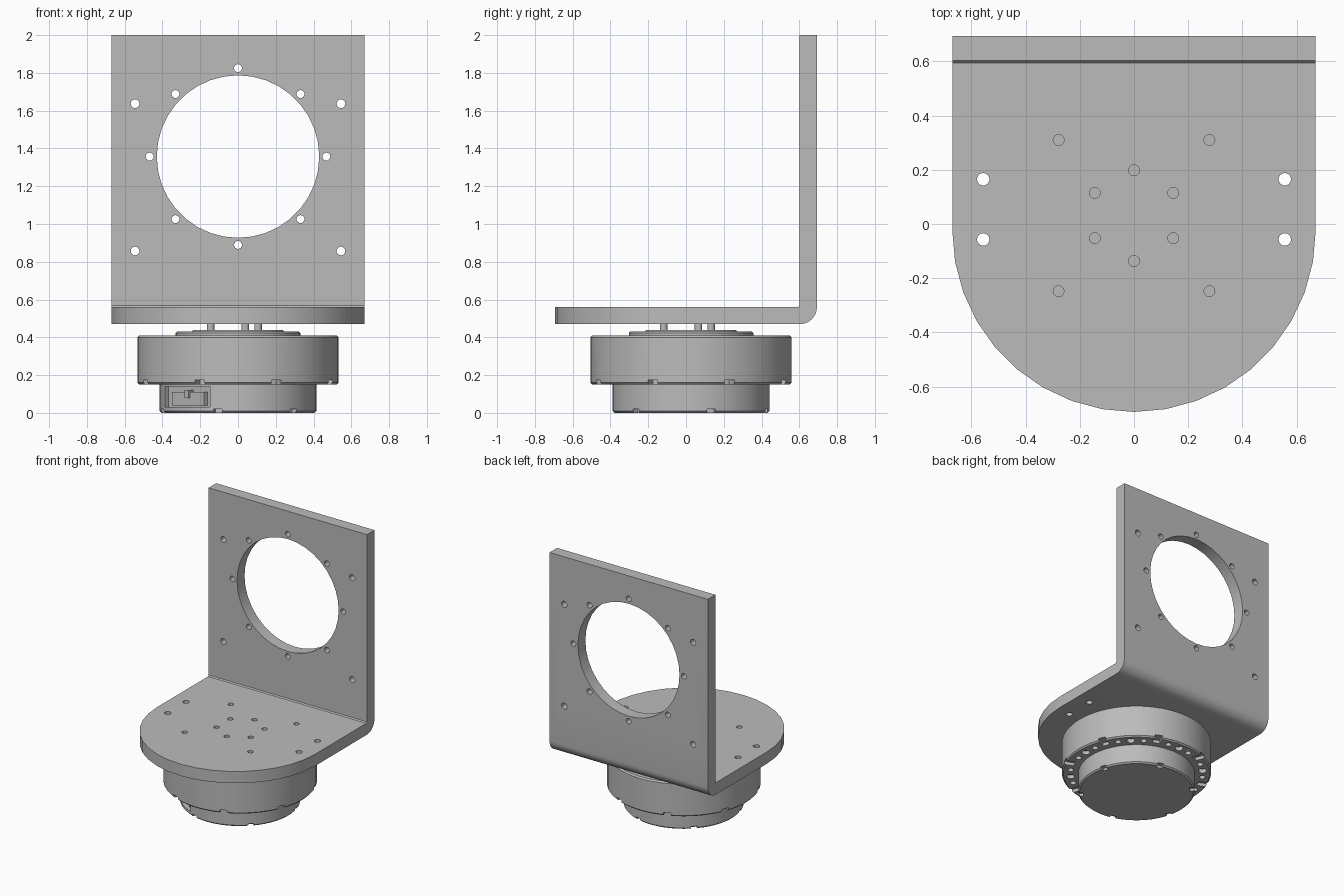
import bpy, bmesh, math
from mathutils import Matrix, Vector

if "Cube" in bpy.data.objects:
    bpy.data.objects.remove(bpy.data.objects["Cube"])

grey = bpy.data.materials.new("mid grey")
grey.diffuse_color = (0.5, 0.5, 0.5, 1)
grey.use_nodes = True
grey.node_tree.nodes["Principled BSDF"].inputs["Base Color"].default_value = grey.diffuse_color
CY = 0.027  # motor axis in y


def finish(name, bm):
    bmesh.ops.recalc_face_normals(bm, faces=bm.faces[:])
    me = bpy.data.meshes.new(name)
    bm.to_mesh(me)
    bm.free()
    ob = bpy.data.objects.new(name, me)
    bpy.context.collection.objects.link(ob)
    me.materials.append(grey)
    return ob


def activate(ob):
    bpy.ops.object.select_all(action='DESELECT')
    ob.select_set(True)
    bpy.context.view_layer.objects.active = ob


def smooth(ob):
    activate(ob)
    bpy.ops.object.shade_smooth_by_angle(angle=math.radians(30))


def cut(ob, cutter, op='DIFFERENCE'):
    cutter.hide_render = True
    activate(ob)
    m = ob.modifiers.new("cut", 'BOOLEAN')
    m.operation, m.solver, m.object = op, 'EXACT', cutter
    bpy.ops.object.modifier_apply(modifier=m.name)
    bpy.data.objects.remove(cutter, do_unlink=True)


def prism(name, pts, offset):
    bm = bmesh.new()
    f = bm.faces.new([bm.verts.new(p) for p in pts])
    g = bmesh.ops.extrude_face_region(bm, geom=[f])
    bmesh.ops.translate(bm, vec=Vector(offset),
                        verts=[v for v in g['geom'] if isinstance(v, bmesh.types.BMVert)])
    return finish(name, bm)


def lathe(name, profile, n=72):
    bm = bmesh.new()
    rings = [[bm.verts.new((r * math.cos(2 * math.pi * i / n),
                            CY + r * math.sin(2 * math.pi * i / n), z))
              for i in range(n)] for r, z in profile]
    for a, b in zip(rings, rings[1:]):
        for i in range(n):
            j = (i + 1) % n
            bm.faces.new((a[i], a[j], b[j], b[i]))
    bm.faces.new(rings[0])
    bm.faces.new(rings[-1])
    return finish(name, bm)


def cyl(bm, x, y, z, r, depth, axis='Z', n=16):
    rot = Matrix.Rotation(math.pi / 2, 4, 'X') if axis == 'Y' else Matrix()
    bmesh.ops.create_cone(bm, cap_ends=True, segments=n, radius1=r, radius2=r,
                          depth=depth, matrix=Matrix.Translation((x, y, z)) @ rot)


def block(bm, deg, r, z, size):
    # box placed around the motor axis, size = radial, tangential, height
    bmesh.ops.create_cube(bm, size=1, matrix=Matrix.Translation((0, CY, 0))
                          @ Matrix.Rotation(math.radians(deg), 4, 'Z')
                          @ Matrix.Translation((r, 0, z)) @ Matrix.Diagonal((*size, 1)))


def polar(r, deg):
    a = math.radians(deg)
    return r * math.cos(a), r * math.sin(a)


# L-shaped bracket: side profile with rounded outer bend
W, T0, Y0, Y1, Z0, Z1, R = 0.67, 0.56, 0.602, 0.693, 0.47, 2.0, 0.09
side = [(-0.8, Z0)]
for k in range(9):
    dx, dz = polar(R, -90 + k * 11.25)
    side.append((Y1 - R + dx, Z0 + R + dz))
side += [(Y1, Z1), (Y0, Z1), (Y0, T0 + 0.008), (Y0 - 0.008, T0), (-0.8, T0)]
bracket = prism("bracket", [(-W, y, z) for y, z in side], (2 * W, 0, 0))

# round the front of the base plate
outline = [(1, 1), (1, 0.2), (W, 0.2)]
outline += [(polar(W, -10 * k)[0], polar(W, -10 * k)[1] - 0.023) for k in range(19)]
outline += [(-W, 0.2), (-1, 0.2), (-1, 1)]
cut(bracket, prism("outline_cutter", [(x, y, 0.2) for x, y in outline], (0, 0, 2.2)), 'INTERSECT')

# bracket holes
bm = bmesh.new()
ZC = 1.357
cyl(bm, 0, 0.65, ZC, 0.43, 0.3, 'Y', 36)
for k in range(8):
    x, z = polar(0.468, 45 * k)
    cyl(bm, x, 0.65, ZC + z, 0.021, 0.3, 'Y')
for k in range(6):
    x, y = polar(0.167, 30 + 60 * k)
    cyl(bm, x, 0.031 + y, 0.515, 0.02, 0.3)
for s in (-1, 1):
    for t in (-1, 1):
        cyl(bm, s * 0.545, 0.65, 1.247 + t * 0.39, 0.023, 0.3, 'Y')
        cyl(bm, s * 0.278, 0.031 + t * 0.279, 0.515, 0.02, 0.3)
        cyl(bm, s * 0.556, 0.054 + t * 0.111, 0.515, 0.023, 0.3)
cut(bracket, finish("hole_cutter", bm))
smooth(bracket)

# main motor housing with rim notches and underside holes
housing = lathe("motor_housing", [(0.522, 0.15), (0.532, 0.16), (0.532, 0.4), (0.522, 0.41)])
bm = bmesh.new()
for k in range(8):
    block(bm, 22.5 + 45 * k, 0.51, 0.155, (0.1, 0.055, 0.04))
    for d, r in ((-11.25, 0.022), (0, 0.03), (11.25, 0.022)):
        x, y = polar(0.472, 45 * k + d)
        cyl(bm, x, CY + y, 0.15, r, 0.06)
cut(housing, finish("notch_cutter", bm))
smooth(housing)

# lower housing with rim notches and a connector recess
lower = lathe("lower_housing", [(0.405, 0), (0.415, 0.01), (0.415, 0.16)])
bm = bmesh.new()
for k in range(6):
    block(bm, 15 + 60 * k, 0.41, 0.005, (0.06, 0.045, 0.03))
block(bm, 225, 0.40, 0.085, (0.1, 0.34, 0.11))
cut(lower, finish("recess_cutter", bm))
smooth(lower)

# connector socket inside the recess
bm = bmesh.new()
block(bm, 225, 0.355, 0.075, (0.04, 0.24, 0.07))
block(bm, 225, 0.36, 0.1, (0.05, 0.03, 0.04))
finish("connector_socket", bm)

# stepped output flange
smooth(lathe("output_flange", [(0.33, 0.4), (0.33, 0.422), (0.322, 0.43),
                               (0.245, 0.43), (0.237, 0.44)]))

# three pins joining the flange to the bracket
bm = bmesh.new()
for a in (45, 165, 285):
    x, y = polar(0.15, a)
    cyl(bm, x, CY + y, 0.453, 0.02, 0.036)
smooth(finish("flange_pins", bm))
